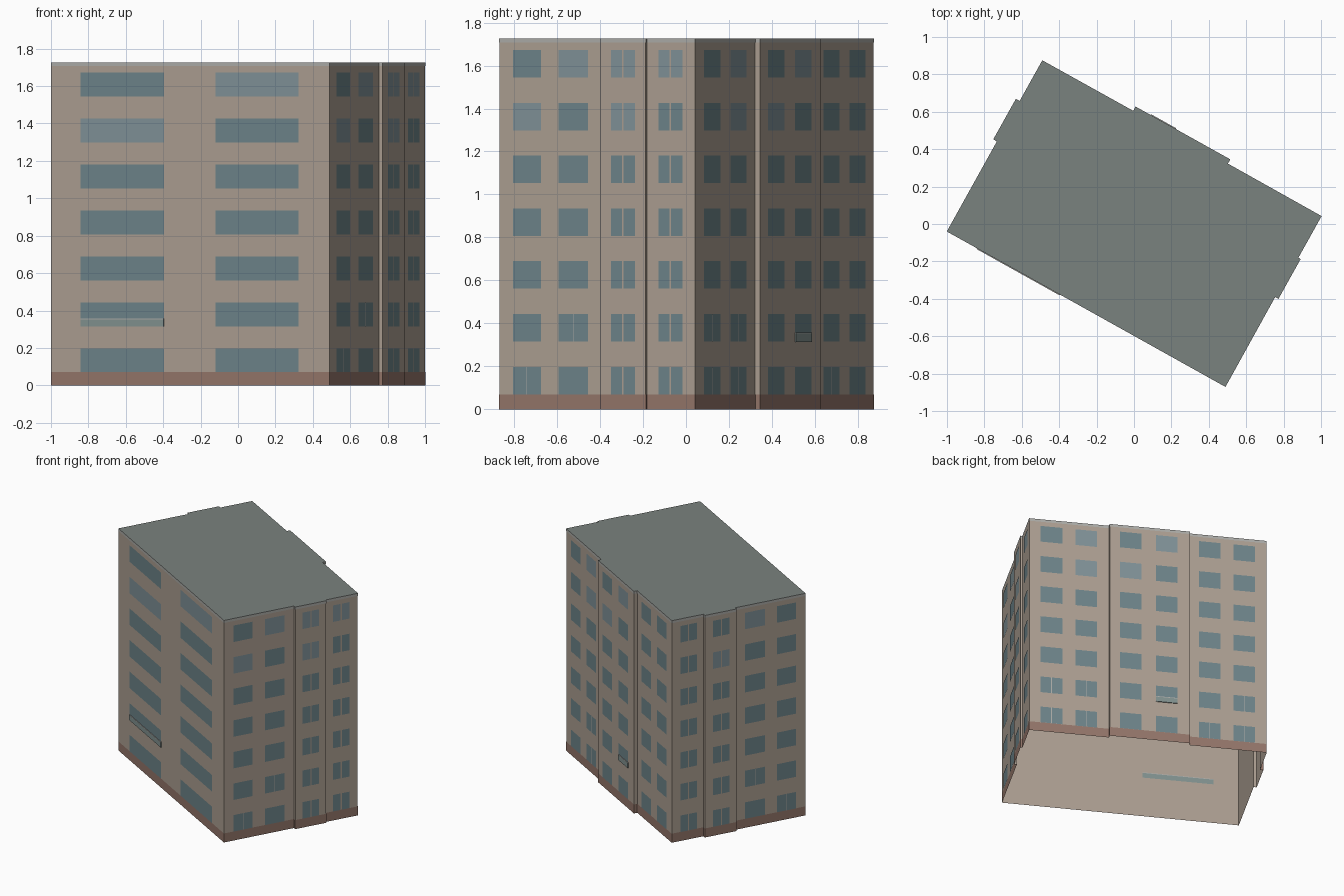
import bpy, bmesh, math
from mathutils import Matrix, Vector

if "Cube" in bpy.data.objects:
    bpy.data.objects.remove(bpy.data.objects["Cube"])

ROT = Matrix.Rotation(math.radians(-29.15), 4, 'Z')   # block is turned on its plot
H = 1.727
ROWS, SILL, PITCH, WIN_H = 7, 0.07, 0.2457, 0.128


def mat(name, r, g, b):
    lin = [(c / 255 / 12.92) if c < 10 else ((c / 255 + 0.055) / 1.055) ** 2.4 for c in (r, g, b)]
    m = bpy.data.materials.new(name)
    m.diffuse_color = (*lin, 1)
    m.use_nodes = True
    m.node_tree.nodes["Principled BSDF"].inputs["Base Color"].default_value = m.diffuse_color
    return m


WALL = mat("wall_beige", 172, 159, 146)
BASE = mat("base_brown", 148, 118, 106)
ROOF = mat("roof_grey", 122, 130, 126)
TRIM = mat("trim_grey", 172, 172, 168)
GLASS = mat("glass", 110, 132, 138)
PALE = mat("glass_pale", 128, 146, 152)
RAIL = mat("rail_grey", 130, 146, 144)


def finish(name, bm, material):
    me = bpy.data.meshes.new(name)
    bm.to_mesh(me)
    bm.free()
    me.materials.append(material)
    ob = bpy.data.objects.new(name, me)
    ob.matrix_world = ROT
    bpy.context.collection.objects.link(ob)
    return ob


# Footprint with the shallow projecting bays, in the block's own axes
PLAN = [(-.853, -.521), (.85, -.521), (.848, .028), (.868, .028), (.868, .269), (.854, .269),
        (.854, .524), (.28, .525), (.28, .551), (-.297, .551), (-.297, .525), (-.853, .524),
        (-.853, .275), (-.876, .275), (-.876, .03), (-.854, .03)]


def outline(grow):
    pts = [Vector(p) for p in PLAN]
    out = []
    for i, p in enumerate(pts):
        a = (p - pts[i - 1]).normalized()
        b = (pts[(i + 1) % len(pts)] - p).normalized()
        out.append(p + grow * Vector((a.y + b.y, -a.x - b.x)))
    return out


def tube(name, z0, z1, grow, material):
    bm = bmesh.new()
    pts = outline(grow)
    lo = [bm.verts.new((p.x, p.y, z0)) for p in pts]
    hi = [bm.verts.new((p.x, p.y, z1)) for p in pts]
    for i in range(len(pts)):
        j = (i + 1) % len(pts)
        bm.faces.new((lo[i], lo[j], hi[j], hi[i]))
    finish(name, bm, material)


# Shell: open-bottomed walls, brown plinth, pale parapet, flat roof
tube("walls", 0, H, 0, WALL)
tube("plinth", 0, 0.07, 0.0015, BASE)
tube("parapet_band", H - 0.02, H, 0.0015, TRIM)
bm = bmesh.new()
bm.faces.new([bm.verts.new((p.x, p.y, H)) for p in outline(0.0015)])
finish("roof", bm, ROOF)


# Each facade: direction along the wall, outward direction
SIDES = {"front": (Vector((1, 0, 0)), Vector((0, -1, 0))),
         "right": (Vector((0, 1, 0)), Vector((1, 0, 0))),
         "back": (Vector((-1, 0, 0)), Vector((0, 1, 0))),
         "left": (Vector((0, -1, 0)), Vector((-1, 0, 0)))}


def quad(bm, side, s0, s1, z0, z1, dist):
    along, out = SIDES[side]
    co = [along * s + out * dist + Vector((0, 0, z)) for s, z in
          ((s0, z0), (s1, z0), (s1, z1), (s0, z1))]
    bm.faces.new([bm.verts.new(c) for c in co])


# Window columns: (start, end, wall distance, double pane)
END = [(-.448, -.298, .85, False), (-.203, -.048, .85, False),
       (.0845, .213, .868, True), (.33, .458, .854, True)]
COLS = {"front": [(-.671, -.162, .521, False), (.153, .663, .521, False)],
        "right": END,
        "left": [(-b, -a, {.868: .876}.get(d, .854), two) for a, b, d, two in END],
        "back": [(s - w, s + w, d, False) for s, w, d in
                 ((-.695, .079, .525), (-.444, .077, .525), (-.129, .077, .551),
                  (.129, .077, .551), (.444, .077, .525), (.692, .077, .525))]}
# (column, row) picks for pale glass and for a thin centre bar
PALE_AT = {"front": [(0, 5), (1, 6)], "right": [(1, 6), (2, 6), (3, 6), (0, 5), (2, 5)],
           "left": [(1, 6), (2, 5)], "back": [(1, 6), (3, 6), (2, 5), (1, 5)]}
BAR_AT = {"front": [], "right": [(0, 0), (1, 1)], "left": [(0, 0), (1, 1)],
          "back": [(0, 0), (1, 0), (0, 1), (1, 1), (4, 0), (5, 0), (5, 1)]}

for side, cols in COLS.items():
    glass, pale, bars = bmesh.new(), bmesh.new(), bmesh.new()
    for c, (s0, s1, d, double) in enumerate(cols):
        mid = (s0 + s1) / 2
        panes = [(s0, mid - .004), (mid + .004, s1)] if double else [(s0, s1)]
        for r in range(ROWS):
            z = SILL + PITCH * r
            for a, b in panes:
                quad(pale if (c, r) in PALE_AT[side] else glass, side, a, b, z, z + WIN_H, d + .002)
            if (c, r) in BAR_AT[side]:
                quad(bars, side, mid - .002, mid + .002, z, z + WIN_H, d + .003)
    finish(side + "_windows", glass, GLASS)
    finish(side + "_pale_windows", pale, PALE)
    if BAR_AT[side]:
        finish(side + "_window_bars", bars, TRIM)
    else:
        bars.free()


# Two shallow balcony rails on the second floor
def rail(name, side, s0, s1, dist, z0, z1, material):
    along, out = SIDES[side]
    c = along * (s0 + s1) / 2 + out * (dist + .003) + Vector((0, 0, (z0 + z1) / 2))
    size = [abs(along[i]) * (s1 - s0) + abs(out[i]) * .006 for i in (0, 1)] + [z1 - z0]
    bm = bmesh.new()
    bmesh.ops.create_cube(bm, size=1, matrix=Matrix.Translation(c) @ Matrix.Diagonal((*size, 1)))
    finish(name, bm, material)


for side, s0, s1, d in (("front", -.671, -.162, .521), ("back", .052, .206, .551)):
    rail(side + "_balcony_panel", side, s0, s1, d, .314, .352, RAIL)
    rail(side + "_balcony_handrail", side, s0, s1, d, .352, .357, TRIM)
